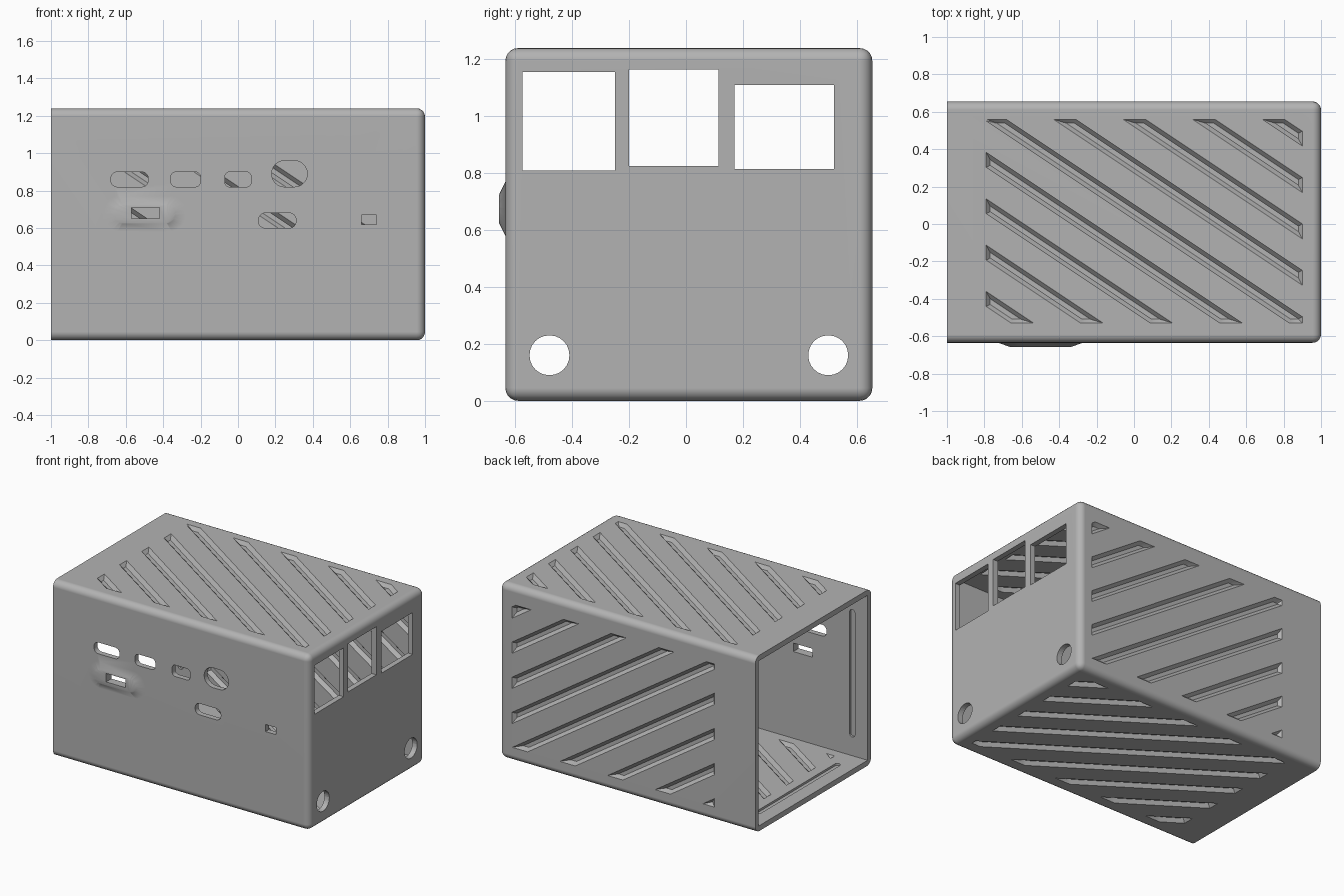
import bpy, bmesh, math
from mathutils import Vector

cube = bpy.data.objects.get("Cube")
if cube:
    bpy.data.objects.remove(cube, do_unlink=True)

# Overall case limits
X0, X1, Y0, Y1, Z1 = -1.0, 1.0, -0.635, 0.655, 1.24
WALL = 0.038

grey = bpy.data.materials.new("case_grey")
grey.use_nodes = True
grey.diffuse_color = (0.45, 0.45, 0.45, 1)
grey.node_tree.nodes["Principled BSDF"].inputs["Base Color"].default_value = (0.45, 0.45, 0.45, 1)

# Wall frames: (u, v, depth into the wall) -> world
FRONT = lambda u, v, d: Vector((u, Y0 + d, v))
BACK = lambda u, v, d: Vector((u, Y1 - d, v))
TOP = lambda u, v, d: Vector((u, v, Z1 - d))
BOTTOM = lambda u, v, d: Vector((u, v, d))
END = lambda u, v, d: Vector((X1 - d, u, v))


def make_object(name, bm):
    bmesh.ops.recalc_face_normals(bm, faces=bm.faces)
    mesh = bpy.data.meshes.new(name)
    bm.to_mesh(mesh)
    bm.free()
    mesh.materials.append(grey)
    obj = bpy.data.objects.new(name, mesh)
    bpy.context.collection.objects.link(obj)
    return obj


def add_hull(bm, frame, outlines):
    """Convex solid through flat outlines, given as (points, depth) pairs."""
    verts = [bm.verts.new(frame(u, v, d)) for pts, d in outlines for u, v in pts]
    bmesh.ops.convex_hull(bm, input=verts)
    loose = [v for v in verts if v.is_valid and not v.link_faces]
    bmesh.ops.delete(bm, geom=loose, context='VERTS')


def round_rect(u0, u1, v0, v1, r=0.0, steps=6):
    if r == 0:
        return [(u0, v0), (u1, v0), (u1, v1), (u0, v1)]
    r = min(r, (u1 - u0) / 2 - 0.001, (v1 - v0) / 2 - 0.001)
    centres = [(u1 - r, v1 - r), (u0 + r, v1 - r), (u0 + r, v0 + r), (u1 - r, v0 + r)]
    pts = []
    for q, (cu, cv) in enumerate(centres):
        for i in range(steps + 1):
            a = (q + i / steps) * math.pi / 2
            pts.append((cu + r * math.cos(a), cv + r * math.sin(a)))
    return pts


def clip(pts, a, b, c):
    """Keep the part of a convex outline where a*u + b*v <= c."""
    out = []
    for p, q in zip(pts, pts[1:] + pts[:1]):
        dp, dq = a * p[0] + b * p[1] - c, a * q[0] + b * q[1] - c
        if dp <= 0:
            out.append(p)
        if dp * dq < 0:
            t = dp / (dp - dq)
            out.append((p[0] + t * (q[0] - p[0]), p[1] + t * (q[1] - p[1])))
    return out


SLOPE, PITCH, SLOT = 2 / 3, 0.248, 0.08


def slot_outline(area, top, inset):
    u0, u1, v0, v1 = area
    pts = round_rect(u0 + inset, u1 - inset, v0 + inset, v1 - inset)
    k = inset * math.hypot(1, SLOPE)
    base = top + SLOPE * u0
    pts = clip(pts, SLOPE, 1, base - k)
    return clip(pts, -SLOPE, -1, -(base - SLOT + k)) if pts else []


def add_slots(bm, frame, area, first):
    """Diagonal tapered grooves outside, staggered by half a pitch inside."""
    for side in (0, 1):
        for k in range(-1, 10):
            top = first + PITCH * (k - side / 2)
            rim, floor = slot_outline(area, top, 0), slot_outline(area, top, 0.021)
            if len(rim) < 3:
                continue
            cu = sum(p[0] for p in rim) / len(rim)
            cv = sum(p[1] for p in rim) / len(rim)
            floor = floor if len(floor) > 2 else [(cu, cv)]
            depth = [-0.005, 0, 0.024]
            if side:
                depth = [WALL - d for d in depth]
            add_hull(bm, frame, list(zip((rim, rim, floor), depth)))


# Rounded outer block, sharp at the open end
bm = bmesh.new()
add_hull(bm, BOTTOM, [(round_rect(X0, X1, Y0, Y1), 0), (round_rect(X0, X1, Y0, Y1), Z1)])
bmesh.ops.dissolve_limit(bm, angle_limit=0.01, verts=bm.verts, edges=bm.edges)
edges = [e for e in bm.edges if any(v.co.x > 0 for v in e.verts)]
bmesh.ops.bevel(bm, geom=edges, offset=0.045, segments=5, profile=0.5, affect='EDGES')
case = make_object("case_shell", bm)

# Raised plug surround on the front
bm = bmesh.new()
add_hull(bm, FRONT, [
    (round_rect(-0.725, -0.275, 0.58, 0.77, 0.095, 10), 0.01),
    (round_rect(-0.725, -0.275, 0.58, 0.77, 0.095, 10), 0),
    (round_rect(-0.665, -0.335, 0.625, 0.725, 0.05, 10), -0.022)])
surround = make_object("plug_surround", bm)

# Cavity
bm = bmesh.new()
room = round_rect(X0 - 0.05, X1 - WALL, Y0 + WALL, Y1 - WALL)
add_hull(bm, BOTTOM, [(room, WALL), (room, Z1 - WALL)])
cavity = make_object("cavity_cutter", bm)

# Ports, windows, grooves
bm = bmesh.new()
ports = [(-0.68, -0.48, 0.82, 0.90, 0.035), (-0.36, -0.20, 0.82, 0.90, 0.03),
         (-0.07, 0.07, 0.82, 0.90, 0.025), (0.18, 0.37, 0.82, 0.96, 0.07),
         (0.11, 0.31, 0.60, 0.68, 0.035), (0.66, 0.74, 0.62, 0.67, 0),
         (-0.57, -0.42, 0.65, 0.71, 0)]
windows = [(-0.575, -0.25, 0.81, 1.155, 0), (-0.20, 0.115, 0.825, 1.165, 0),
           (0.17, 0.52, 0.815, 1.11, 0)]
cable_holes = [(c - 0.07, c + 0.07, 0.09, 0.23, 0.07) for c in (-0.48, 0.50)]
for frame, holes in ((FRONT, ports), (END, windows + cable_holes)):
    for h in holes:
        add_hull(bm, frame, [(round_rect(*h), -0.06), (round_rect(*h), 0.06)])

plan = (-0.79, 0.90, -0.53, 0.56)
add_slots(bm, TOP, plan, -0.361)
add_slots(bm, BOTTOM, plan, -0.361)
add_slots(bm, BACK, (-0.68, 0.90, 0.10, 1.11), 0.16)

# Lid catch grooves inside the open end
for frame, lo, hi in ((TOP, -0.45, 0.47), (BOTTOM, -0.45, 0.47),
                      (FRONT, 0.17, 1.07), (BACK, 0.17, 1.07)):
    line = round_rect(-0.90, -0.86, lo, hi, 0.02)
    add_hull(bm, frame, [(line, WALL - 0.015), (line, WALL + 0.01)])
openings = make_object("openings_cutter", bm)


def boolean(obj, tool, operation='DIFFERENCE'):
    bpy.context.view_layer.objects.active = obj
    mod = obj.modifiers.new("cut", 'BOOLEAN')
    mod.object, mod.operation, mod.solver = tool, operation, 'EXACT'
    bpy.ops.object.modifier_apply(modifier=mod.name)


boolean(case, cavity)
boolean(case, surround, 'UNION')
boolean(case, openings)
for tool in (cavity, surround, openings):
    bpy.data.objects.remove(tool, do_unlink=True)

# Smooth rounded edges, flat walls
bpy.ops.object.select_all(action='DESELECT')
case.select_set(True)
bpy.context.view_layer.objects.active = case
bpy.ops.object.shade_smooth_by_angle(angle=math.radians(30))
weighted = case.modifiers.new("flat_walls", 'WEIGHTED_NORMAL')
weighted.keep_sharp = True
